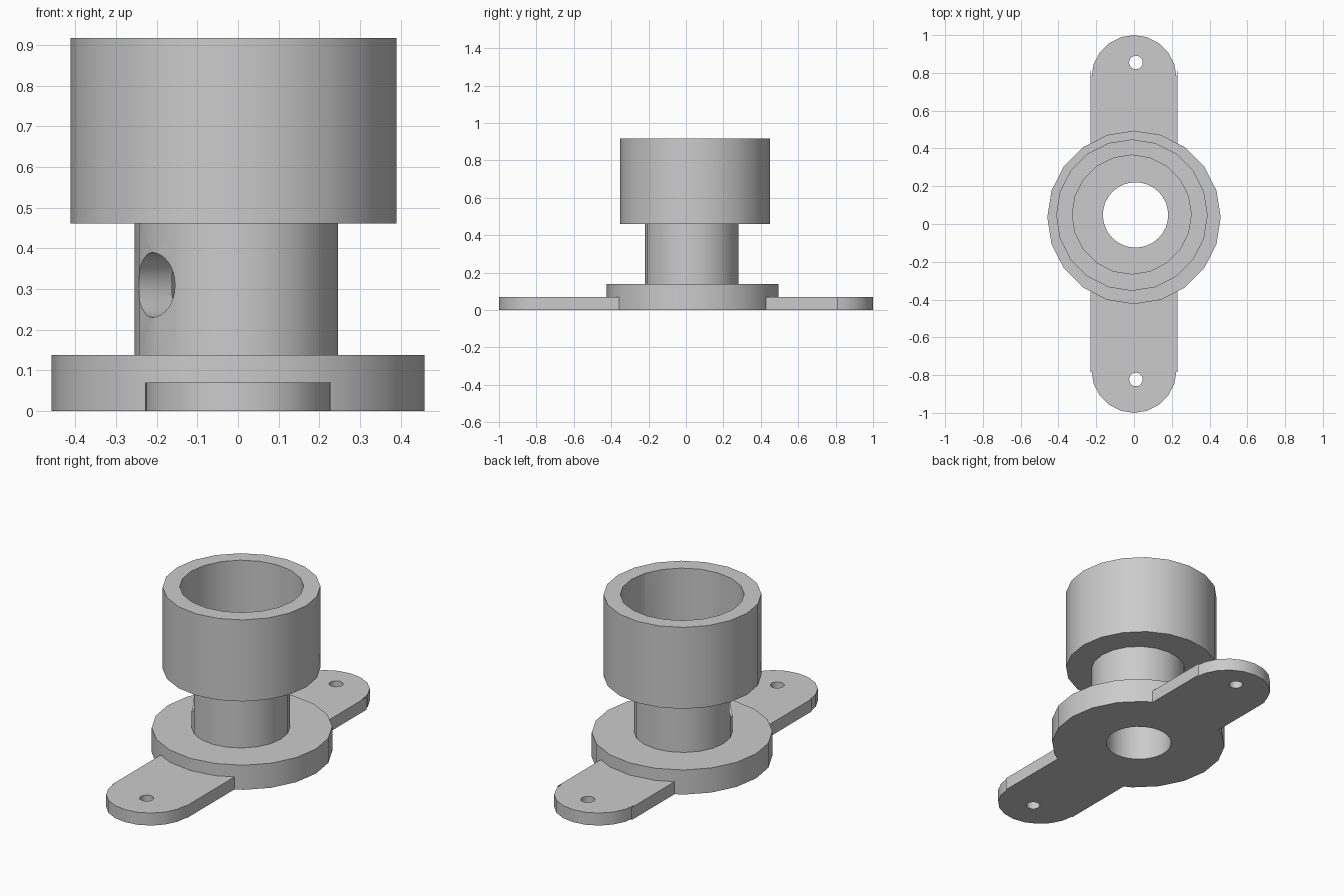
import bpy, bmesh, math
from mathutils import Matrix, Vector

if "Cube" in bpy.data.objects:
    bpy.data.objects.remove(bpy.data.objects["Cube"], do_unlink=True)

grey = bpy.data.materials.new("plain grey")
grey.use_nodes = True
colour = (0.6, 0.6, 0.6, 1)
grey.diffuse_color = colour
grey.node_tree.nodes["Principled BSDF"].inputs["Base Color"].default_value = colour


def make(name, bm):
    mesh = bpy.data.meshes.new(name)
    bmesh.ops.recalc_face_normals(bm, faces=bm.faces)
    bm.to_mesh(mesh)
    bm.free()
    mesh.materials.append(grey)
    obj = bpy.data.objects.new(name, mesh)
    bpy.context.collection.objects.link(obj)
    return obj


def cylinder(name, x, y, radius, z0, z1, sides=20):
    bm = bmesh.new()
    bmesh.ops.create_cone(bm, cap_ends=True, segments=sides, radius1=radius,
                          radius2=radius, depth=z1 - z0,
                          matrix=Matrix.Translation((x, y, (z0 + z1) / 2)))
    return make(name, bm)


def cut(obj, cutter, keep=False):
    mod = obj.modifiers.new("cut", "BOOLEAN")
    mod.operation = "DIFFERENCE"
    mod.solver = "EXACT"
    mod.object = cutter
    bpy.context.view_layer.objects.active = obj
    bpy.ops.object.modifier_apply(modifier=mod.name)
    if not keep:
        bpy.data.objects.remove(cutter, do_unlink=True)


def bore(obj, z0, z1):
    cut(obj, cylinder("bore_cutter", 0.008, 0.048, 0.173, z0, z1, 32))


# Base flange, neck and cup, stacked and bored through
flange = cylinder("base_flange", 0, 0.035, 0.459, 0, 0.138)
neck = cylinder("neck", -0.004, 0.03, 0.25, 0.138, 0.461)
cup = cylinder("cup", -0.011, 0.047, 0.401, 0.461, 0.918)


# Mounting arms with a rounded, slightly narrower end and a screw hole
def arm(name, side, shoulder, hole_y):
    half, radius = 0.229, 0.225
    points = [(half, side * 0.25), (half, side * shoulder)]
    for i in range(11):
        a = math.pi * i / 10
        points.append((radius * math.cos(a), side * (1 - radius + radius * math.sin(a))))
    points += [(-half, side * shoulder), (-half, side * 0.25)]
    bm = bmesh.new()
    face = bm.faces.new([bm.verts.new((x, y, 0)) for x, y in points])
    up = bmesh.ops.extrude_face_region(bm, geom=[face])["geom"]
    bmesh.ops.translate(bm, vec=(0, 0, 0.07),
                        verts=[v for v in up if isinstance(v, bmesh.types.BMVert)])
    obj = make(name, bm)
    cut(obj, cylinder("screw_cutter", 0.01, hole_y, 0.036, -0.1, 0.2))
    cut(obj, flange, keep=True)
    return obj


front_arm = arm("front_arm", -1, 0.785, -0.823)
back_arm = arm("back_arm", 1, 0.81, 0.855)

bore(flange, -0.1, 0.3)
bore(neck, 0, 0.6)
bore(cup, 0.3, 1.1)

# Cup pocket
cut(cup, cylinder("pocket_cutter", -0.012, 0.05, 0.315, 0.53, 1.1))

# Side hole through one wall of the neck
direction = Vector((-math.sin(math.radians(56)), -math.cos(math.radians(56)), 0))
side_hole = cylinder("side_hole_cutter", 0, 0, 0.08, 0.06, 0.4, 32)
turn = direction.to_track_quat("Z", "Y").to_matrix().to_4x4()
side_hole.data.transform(Matrix.Translation((-0.004, 0.03, 0.31)) @ turn)
cut(neck, side_hole)

# Smooth walls with sharp rims
bpy.ops.object.select_all(action="DESELECT")
for obj in (flange, neck, cup, front_arm, back_arm):
    obj.select_set(True)
bpy.context.view_layer.objects.active = flange
bpy.ops.object.shade_smooth_by_angle(angle=math.radians(30))
